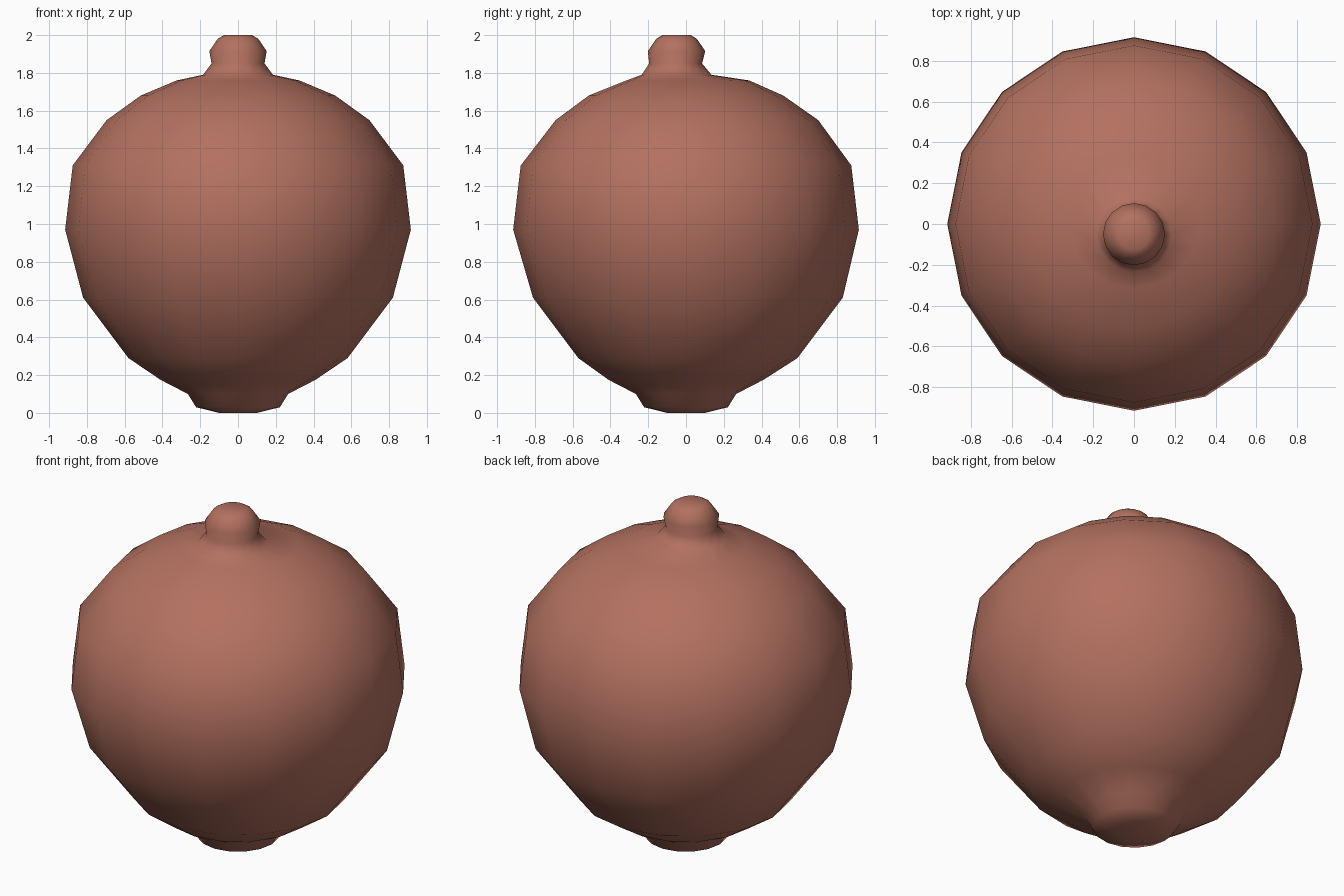
import bpy, bmesh, math

if "Cube" in bpy.data.objects:
    bpy.data.objects.remove(bpy.data.objects["Cube"])

# One flat clay colour for everything
clay = bpy.data.materials.new("reddish_clay")
clay.diffuse_color = (0.45, 0.165, 0.117, 1)
clay.use_nodes = True
clay.node_tree.nodes["Principled BSDF"].inputs["Base Color"].default_value = clay.diffuse_color

SIDES = 16
# Rings from foot to knob: height, radius, y centre
RINGS = [
    (0.00, 0.10, 0.00), (0.03, 0.222, 0.00), (0.10, 0.265, 0.00),
    (0.175, 0.41, 0.00), (0.29, 0.58, 0.01), (0.61, 0.82, 0.01),
    (0.97, 0.915, 0.00), (1.31, 0.875, 0.00), (1.55, 0.695, 0.005),
    (1.68, 0.515, 0.00), (1.76, 0.325, 0.01), (1.79, 0.185, -0.05),
    (1.85, 0.14, -0.055), (1.915, 0.152, -0.05), (1.98, 0.108, -0.05),
    (2.00, 0.075, -0.05),
]

# Rounded body with foot and offset top knob in one skin
bm = bmesh.new()
loops = []
for z, r, cy in RINGS:
    loops.append([bm.verts.new((r * math.cos(2 * math.pi * i / SIDES),
                                cy + r * math.sin(2 * math.pi * i / SIDES), z))
                  for i in range(SIDES)])
for a, b in zip(loops, loops[1:]):
    for i in range(SIDES):
        j = (i + 1) % SIDES
        bm.faces.new((a[i], a[j], b[j], b[i]))

# Flat underside and knob tip
bm.faces.new(loops[0][::-1])
bm.faces.new(loops[-1])
for f in bm.faces:
    f.smooth = True

mesh = bpy.data.meshes.new("round_body_with_knob")
bm.to_mesh(mesh)
bm.free()
mesh.materials.append(clay)
body = bpy.data.objects.new("round_body_with_knob", mesh)
bpy.context.collection.objects.link(body)
